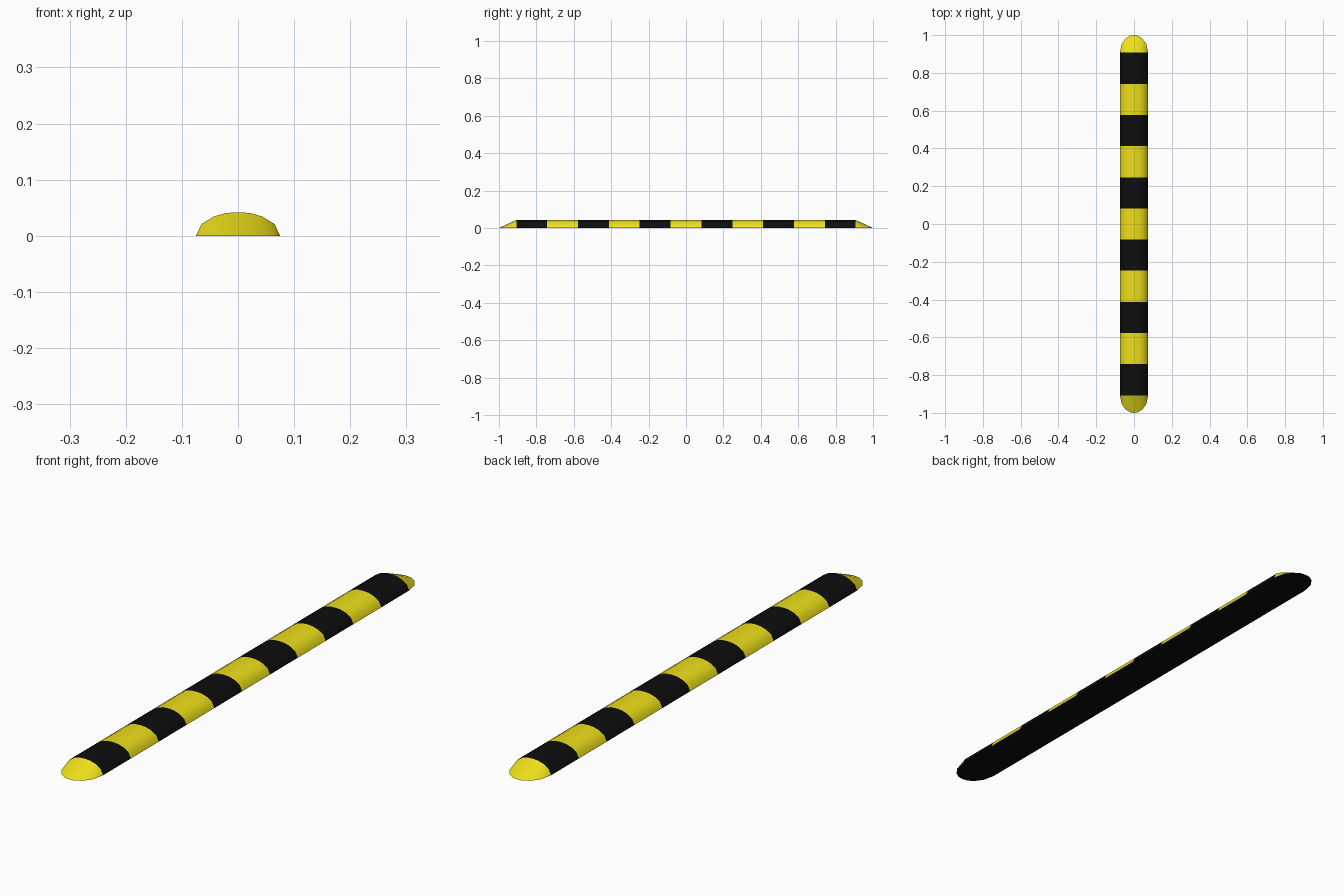
import bpy

if "Cube" in bpy.data.objects:
    bpy.data.objects.remove(bpy.data.objects["Cube"])

HALF, STRIPE, TIP = 0.907, 2 * 0.907 / 11, 1.0
H = 0.042
# right half of the domed cross-section (x, z), mirrored below
half = [(0.075, 0.0), (0.065, 0.021), (0.044, 0.034), (0.022, 0.0405)]
profile = half + [(0.0, H)] + [(-x, z) for x, z in reversed(half)]


def material(name, rgb):
    m = bpy.data.materials.new(name)
    m.diffuse_color = (*rgb, 1)
    m.use_nodes = True
    m.node_tree.nodes["Principled BSDF"].inputs["Base Color"].default_value = m.diffuse_color
    return m


yellow = material("yellow_rubber", (0.85, 0.74, 0.01))
black = material("black_rubber", (0.004, 0.004, 0.004))


def make(name, verts, faces, mat):
    me = bpy.data.meshes.new(name)
    me.from_pydata(verts, [], faces)
    me.validate()
    me.materials.append(mat)
    ob = bpy.data.objects.new(name, me)
    bpy.context.collection.objects.link(ob)
    bpy.ops.object.select_all(action='DESELECT')
    ob.select_set(True)
    bpy.context.view_layer.objects.active = ob
    bpy.ops.object.shade_smooth_by_angle(angle=0.7)


def strip(name, a, b, mat):
    """Surface between a section at lower y and one at higher y."""
    n = len(a)
    make(name, a + b, [(i, n + i, n + i + 1, i + 1) for i in range(n - 1)], mat)


def section(y):
    return [(x, y, z) for x, z in profile]


def outline(side):
    """Rounded end on the ground: the section laid down flat."""
    return [(x, side * (HALF + (TIP - HALF) * z / H), 0) for x, z in profile]


# alternating stripes
for i in range(11):
    y = -HALF + i * STRIPE
    strip(f"stripe_{i + 1}", section(y), section(y + STRIPE), yellow if i % 2 else black)

# sloping rounded ends
strip("front_end", outline(-1), section(-HALF), yellow)
strip("back_end", section(HALF), outline(1), yellow)

# flat underside
ring = outline(1) + outline(-1)[::-1]
make("underside", ring, [tuple(reversed(range(len(ring))))], black)
